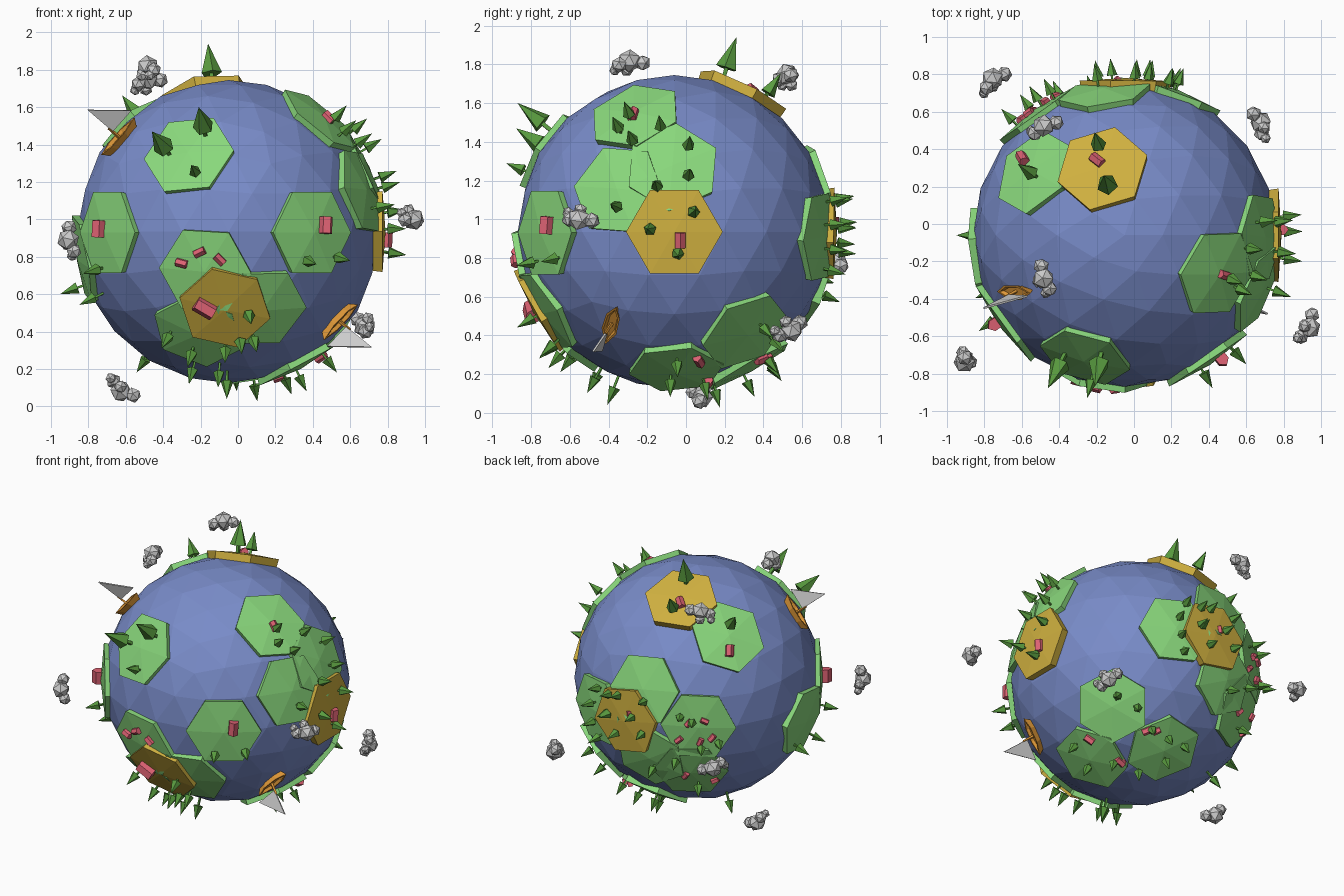
import bpy, bmesh, random
from math import cos, sin, radians, sqrt, pi
from mathutils import Vector, Matrix

if "Cube" in bpy.data.objects:
    bpy.data.objects.remove(bpy.data.objects["Cube"])

random.seed(4)
C = Vector((-0.05, -0.06, 0.935))      # planet centre
R = 0.81


def camera(az, el, origin, scale):
    d = Vector((sin(az) * cos(el), -cos(az) * cos(el), sin(el)))
    r = Vector((cos(az), sin(az), 0))
    return r, d.cross(r), d, origin, scale


# Viewing frames used to locate things on the globe (axes, origin, units)
X, Y, Z = Vector((1, 0, 0)), Vector((0, 1, 0)), Vector((0, 0, 1))
FRONT = (X, Z, -Y, (C.x, C.z), (1, 1))
RIGHT = (Y, Z, X, (C.y, C.z), (1, 1))
TOP = (X, Y, Z, (C.x, C.y), (1, 1))
BACK = camera(radians(215), radians(25), (699, 677), (1 / 150, -1 / 150))
BELOW = camera(radians(140), radians(-30), (1130, 685), (1 / 150, -1 / 150))


def spot(view, u, v, rad=0.83):
    """Unit direction from the planet centre to a point seen in a view."""
    r, up, d, o, s = view
    a, b = (u - o[0]) * s[0], (v - o[1]) * s[1]
    w = sqrt(max(0.0, rad * rad - a * a - b * b))
    return (r * a + up * b + d * w).normalized()


def frame(n, t, height):
    """Local frame on the globe: z outward, x along tangent t."""
    x = (t - n * t.dot(n)).normalized()
    y = n.cross(x)
    m = Matrix((x, y, n)).transposed().to_4x4()
    m.translation = C + n * height
    return m


def any_tangent():
    return Vector([random.uniform(-1, 1) for _ in range(3)])


def add(bm, m, pts, faces):
    vs = [bm.verts.new(m @ Vector(p)) for p in pts]
    for f in faces:
        bm.faces.new([vs[i] for i in f])


def finish(bm, name, color=None):
    bmesh.ops.recalc_face_normals(bm, faces=bm.faces)
    me = bpy.data.meshes.new(name)
    bm.to_mesh(me)
    bm.free()
    ob = bpy.data.objects.new(name, me)
    bpy.context.collection.objects.link(ob)
    if color:
        mat = bpy.data.materials.new(name + "_colour")
        mat.diffuse_color = (*color, 1)
        mat.use_nodes = True
        mat.node_tree.nodes["Principled BSDF"].inputs["Base Color"].default_value = mat.diffuse_color
        me.materials.append(mat)
    return ob


# Ocean globe
bm = bmesh.new()
bmesh.ops.create_icosphere(bm, subdivisions=3, radius=R, matrix=Matrix.Translation(C))
finish(bm, "ocean", (0.19, 0.26, 0.58))


# Hexagonal land tiles: (view, centre, one corner)
def tiles(name, color, items, crown, rim):
    bm = bmesh.new()
    for k, (view, cu, cv, ku, kv) in enumerate(items):
        n = spot(view, cu, cv)
        m = frame(n, spot(view, ku, kv, 0.84) - n, 0.0008 * (k % 4))
        ring = [(cos(i * pi / 3), sin(i * pi / 3)) for i in range(6)]
        pts = [(0.235 * x, 0.235 * y, 0.73) for x, y in ring]
        pts += [(0.25 * x, 0.25 * y, rim) for x, y in ring] + [(0, 0, crown)]
        faces = [tuple(range(6))]
        for i in range(6):
            j = (i + 1) % 6
            faces += [(i, j, j + 6, i + 6), (i + 6, j + 6, 12)]
        add(bm, m, pts, faces)
    finish(bm, name, color)


tiles("grass_tiles", (0.25, 0.68, 0.2), [
    (FRONT, -.27, 1.36, -.04, 1.37), (FRONT, -.72, .93, -.55, .93),
    (FRONT, -.18, .72, -.41, .74), (FRONT, .41, .93, .2, .93),
    (FRONT, .13, .51, .37, .53), (FRONT, -.22, .38, -.46, .5),
    (BACK, 807, 722, 787, 754), (TOP, .46, -.27, .24, -.27),
    (RIGHT, -.36, 1.16, -.6, 1.17), (RIGHT, -.07, 1.28, -.05, 1.5),
    (RIGHT, -.05, .2, -.3, .2), (RIGHT, .32, .4, .1, .35),
    (BELOW, 1160, 752, 1190, 738), (BELOW, 1172, 630, 1146, 628),
    (BELOW, 1222, 682, 1232, 702), (BACK, 645, 690, 683, 693),
    (BACK, 700, 728, 738, 728), (BACK, 692, 773, 732, 770),
    (TOP, -.55, .29, -.36, .41)], 0.828, 0.803)
tiles("sand_tiles", (0.62, 0.43, 0.05), [
    (FRONT, -.07, .52, .16, .48), (RIGHT, -.06, .935, .19, .935),
    (TOP, -.17, .3, -.23, .08), (BACK, 627, 721, 662, 722)], 0.838, 0.822)

# Trees: short trunk and a faceted cone, placed by the tip
bm = bmesh.new()


def trees(view, h, places):
    for u, v in places:
        n = spot(view, u, v, 0.82 + h)
        m = frame(n, any_tangent(), 0)
        for r1, r2, z0, z1, seg in ((.06 * h, .06 * h, .79, .82 + .35 * h, 4),
                                    (.24 * h, 0, .82 + .3 * h, .82 + h, 5)):
            bmesh.ops.create_cone(bm, cap_ends=True, segments=seg, radius1=r1, radius2=r2,
                                  depth=z1 - z0,
                                  matrix=m @ Matrix.Translation((0, 0, (z0 + z1) / 2)))


trees(FRONT, .24, [(-.46, 1.47), (-.21, 1.6)])
trees(FRONT, .14, [(-.25, 1.29), (-.41, .31), (-.27, .21), (-.07, .23), (.02, .28), (.1, .29),
                   (.07, .44), (-.06, .04), (-.98, .59), (-.83, .71), (.42, .76), (.6, .78)])
trees(RIGHT, .14, [(-.32, 1.61), (-.38, 1.53), (-.3, 1.46), (-.14, 1.54), (.02, 1.43),
                   (.02, 1.26), (-.16, 1.2), (-.39, 1.08), (.05, 1.05), (-.2, .95), (-.04, .81)])
trees(TOP, .24, [(-.16, .26)])
trees(TOP, .18, [(-.21, .49), (-.62, .32)])
trees(BACK, .13, [(612, 698), (640, 705), (627, 722), (638, 740), (610, 739), (600, 717),
                  (680, 722), (693, 728), (703, 756), (722, 750), (675, 770), (650, 778),
                  (700, 797), (832, 745)])
trees(BELOW, .13, [(1112, 699), (1134, 712), (1065, 754), (1080, 777), (1108, 772),
                   (1135, 782), (1150, 736), (1165, 770), (1168, 746), (1185, 754),
                   (1187, 598), (1180, 613), (1203, 603), (1182, 632), (1205, 622),
                   (1185, 650), (1112, 829), (1093, 822), (1216, 789)])
finish(bm, "trees", (0.1, 0.33, 0.05))

# Houses: gabled blocks
bm = bmesh.new()


def houses(view, s, places, t=None):
    for u, v in places:
        m = frame(spot(view, u, v, .86), t or any_tangent(), .815)
        a, b, h = s * .5, s * .34, s * .5
        pts = [(x, y, z) for x in (-a, a)
               for y, z in ((-b, 0), (b, 0), (b, h), (0, h + s * .28), (-b, h))]
        faces = [(0, 1, 2, 3, 4), (5, 6, 7, 8, 9)]
        faces += [(i, (i + 1) % 5, (i + 1) % 5 + 5, i + 5) for i in range(5)]
        add(bm, m, pts, faces)


houses(FRONT, .11, [(-.18, .52)], Vector((.8, 0, -.55)))
houses(FRONT, .09, [(.48, .97), (-.76, .95)], Vector((.1, 0, 1)))
houses(FRONT, .06, [(-.31, .76), (-.21, .82), (-.1, .78)])
houses(RIGHT, .08, [(-.03, .89)], Z)
houses(RIGHT, .065, [(-.28, 1.56), (.07, .25), (.12, .14), (.4, .26)])
houses(TOP, .075, [(-.2, .35), (-.61, .36)], Vector((.7, -.7, 0)))
houses(BACK, .05, [(690, 725), (706, 723), (702, 744), (714, 740), (687, 778), (718, 770),
                   (717, 783), (680, 742), (630, 716)])
houses(BELOW, .055, [(1153, 734)])
finish(bm, "houses", (0.72, 0.12, 0.17))

# Sailing boats: tapered hull and mast, with a triangular sail
hulls, sails = bmesh.new(), bmesh.new()
for n, t in ((Vector((-.58, -.3, .5)), Vector((.2, 0, .19))),
             (Vector((.6, -.33, -.485)), Vector((-.12, -.05, -.16)))):
    m = frame(n.normalized(), t, R)
    outline = ((-1, 0), (-.5, -.9), (.3, -1), (1, 0), (.3, 1), (-.5, .9))
    pts = [(.1 * x, .018 * y, -.02) for x, y in outline]
    pts += [(.135 * x, .042 * y, .03) for x, y in outline]
    pts += [(.115 * x, .032 * y, .03) for x, y in outline]
    pts += [(.1 * x, .022 * y, .012) for x, y in outline]
    faces = [tuple(range(6)), tuple(range(18, 24))]
    for k in (0, 6, 12):
        faces += [(k + i, k + (i + 1) % 6, k + 6 + (i + 1) % 6, k + 6 + i) for i in range(6)]
    add(hulls, m, pts, faces)
    bmesh.ops.create_cone(hulls, cap_ends=True, segments=4, radius1=.01, radius2=.008,
                          depth=.1, matrix=m @ Matrix.Translation((0, 0, .05)))
    tri = ((0, .07), (0, .26), (.15, .07))
    add(sails, m, [(x, y, z) for y in (-.005, .005) for x, z in tri],
        [(0, 1, 2), (3, 4, 5), (0, 1, 4, 3), (1, 2, 5, 4), (2, 0, 3, 5)])
finish(hulls, "boat_hulls", (0.75, 0.32, 0.04))
finish(sails, "boat_sails")

# Clouds: clusters of small faceted balls
bm = bmesh.new()
for p, t in (((-.48, -.29, 1.81), Y), ((-.48, .52, 1.74), X), ((-.9, -.73, .89), Z),
             ((.93, -.55, 1.0), Vector((.4, .8, -.3))), ((.67, .54, .43), Vector((-.5, .7, .3))),
             ((-.62, .08, .09), X), ((-.75, .77, .78), X)):
    n = Vector(p) - C
    m = frame(n.normalized(), t, n.length)
    for x, y, z, r in ((0, 0, .01, .06), (.065, .015, -.01, .043),
                       (-.06, -.02, -.01, .042), (-.02, .045, -.015, .036),
                       (-.085, .01, -.02, .03)):
        spin = Matrix.Rotation(random.uniform(0, 3), 4, 'X')
        bmesh.ops.create_icosphere(bm, subdivisions=1, radius=r,
                                   matrix=m @ Matrix.Translation((x, y, z)) @ spin)
finish(bm, "clouds")
